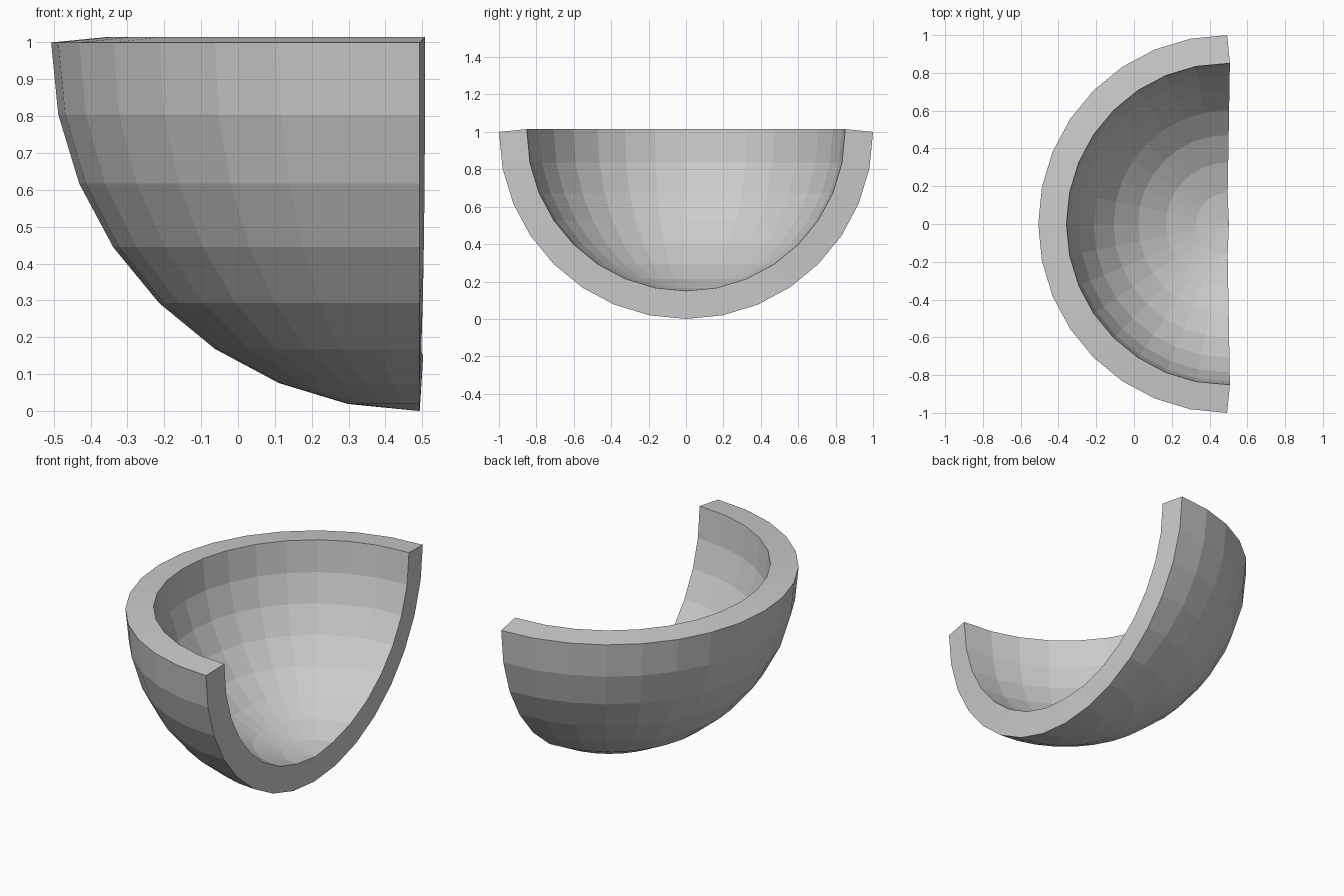
import bpy
import bmesh
from mathutils import Matrix

if "Cube" in bpy.data.objects:
    bpy.data.objects.remove(bpy.data.objects["Cube"])

# Quarter of a low-poly sphere: keep the lower half and the -x half
bm = bmesh.new()
bmesh.ops.create_uvsphere(bm, u_segments=32, v_segments=16, radius=1.0)
cut = [v for v in bm.verts if v.co.x > 1e-4 or v.co.z > 1e-4]
bmesh.ops.delete(bm, geom=cut, context='VERTS')
bmesh.ops.translate(bm, verts=bm.verts, vec=(0.493, 0, 1.0))

mesh = bpy.data.meshes.new("quarter_shell")
bm.to_mesh(mesh)
bm.free()
shell = bpy.data.objects.new("quarter_shell", mesh)
bpy.context.collection.objects.link(shell)

# Wall thickness grows inward, giving the slightly tilted rim faces
wall = shell.modifiers.new("wall", 'SOLIDIFY')
wall.thickness = 0.15
wall.offset = -1.0
